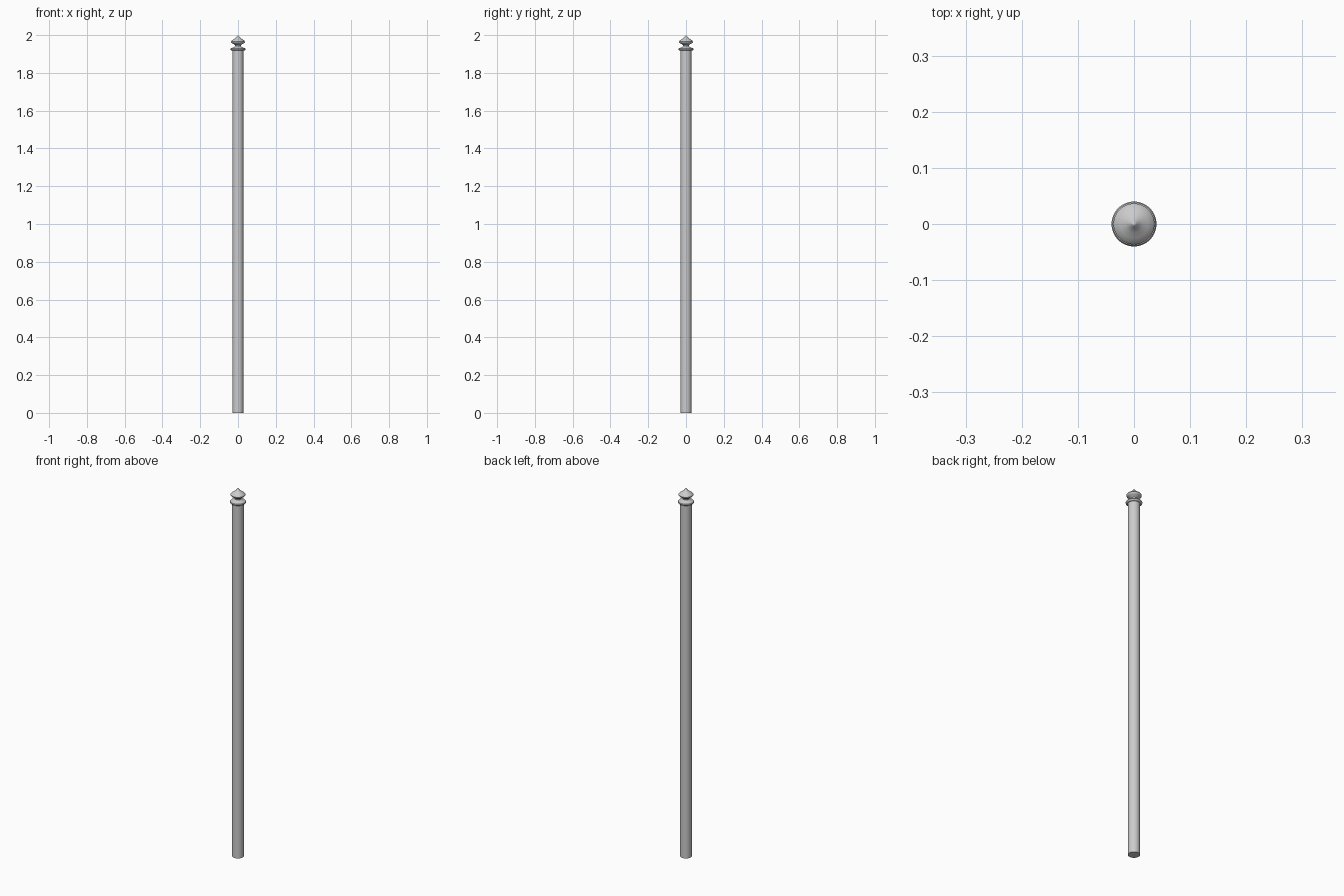
import bpy, math

if "Cube" in bpy.data.objects:
    bpy.data.objects.remove(bpy.data.objects["Cube"])

SEGMENTS = 48


def lathe(name, profile):
    """Revolve a (radius, height) profile about z, closing the ends."""
    verts, faces, rings = [], [], []
    for r, z in profile:
        start = len(verts)
        if r == 0:
            verts.append((0, 0, z))
            rings.append([start] * SEGMENTS)
        else:
            for i in range(SEGMENTS):
                a = 2 * math.pi * i / SEGMENTS
                verts.append((r * math.cos(a), r * math.sin(a), z))
            rings.append(list(range(start, start + SEGMENTS)))
    for lo, hi in zip(rings, rings[1:]):
        for i in range(SEGMENTS):
            j = (i + 1) % SEGMENTS
            quad = [lo[i], lo[j], hi[j], hi[i]]
            faces.append(list(dict.fromkeys(quad)))
    mesh = bpy.data.meshes.new(name)
    mesh.from_pydata(verts, [], faces)
    obj = bpy.data.objects.new(name, mesh)
    bpy.context.collection.objects.link(obj)
    bpy.ops.object.select_all(action='DESELECT')
    obj.select_set(True)
    bpy.context.view_layer.objects.active = obj
    bpy.ops.object.shade_smooth_by_angle(angle=math.radians(40))
    return obj


# Plain round shaft
lathe("pole", [(0, 0), (0.029, 0), (0.029, 1.921), (0, 1.921)])

# Turned cap: collar, waist, bulb and pointed tip
lathe("finial", [
    (0, 1.919), (0.035, 1.919), (0.039, 1.922), (0.040, 1.926),
    (0.038, 1.930), (0.030, 1.933), (0.021, 1.937), (0.016, 1.942),
    (0.016, 1.947), (0.022, 1.952), (0.031, 1.957), (0.036, 1.962),
    (0.0365, 1.966), (0.033, 1.971), (0.025, 1.977), (0.016, 1.983),
    (0.009, 1.989), (0.004, 1.996), (0, 2.0)])
